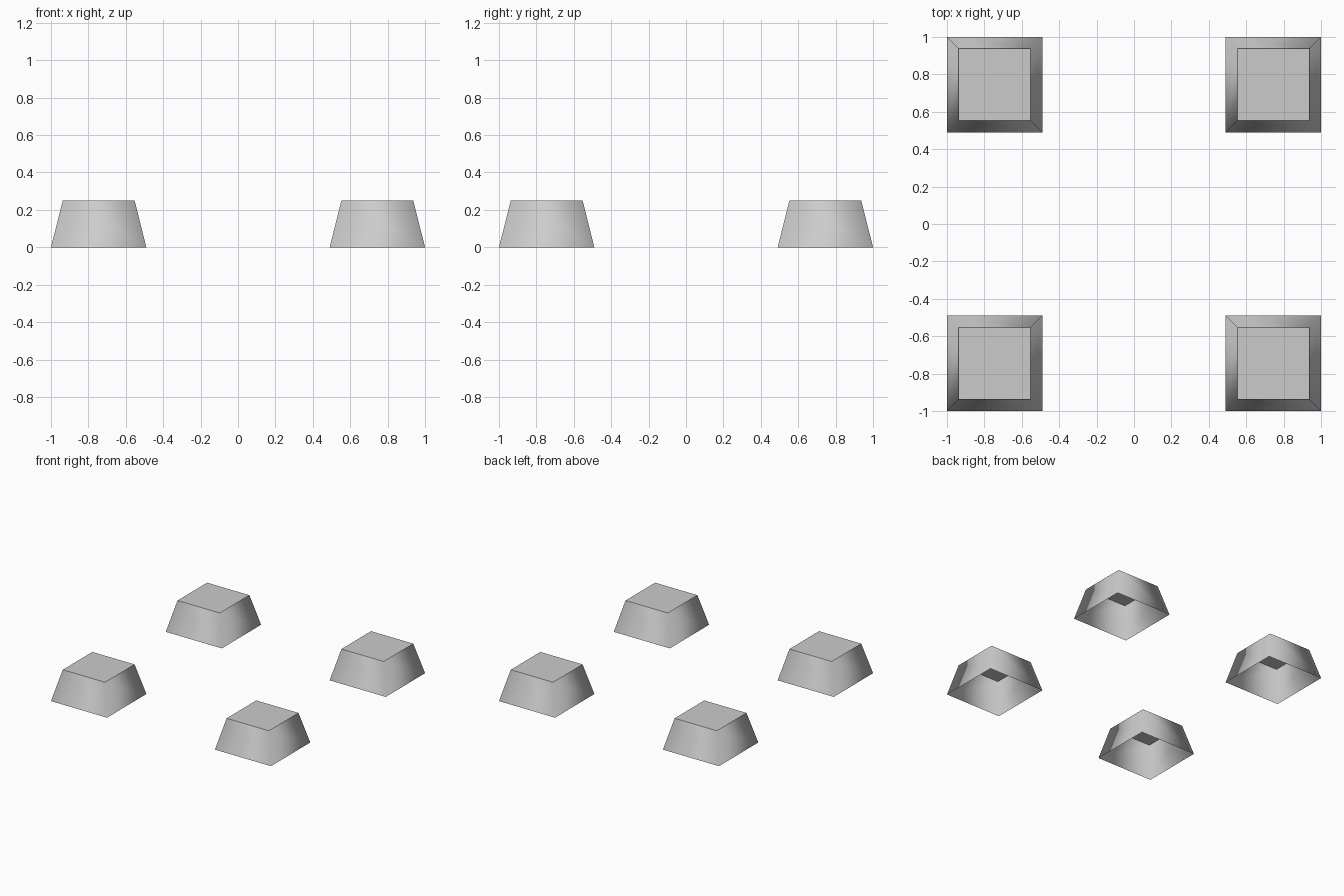
import bpy
import bmesh

default = bpy.data.objects.get("Cube")
if default:
    bpy.data.objects.remove(default, do_unlink=True)

BASE_HALF, TOP_HALF, HEIGHT, OFFSET = 0.255, 0.192, 0.25, 0.745

# One plain grey for every foot
grey = bpy.data.materials.new("light_grey")
grey.use_nodes = True
colour = (0.6, 0.6, 0.6, 1)
grey.diffuse_color = colour
grey.node_tree.nodes["Principled BSDF"].inputs["Base Color"].default_value = colour


def foot_mesh():
    """Tapered square shell, open underneath, with rounded-looking sides."""
    mesh = bpy.data.meshes.new("foot")
    bm = bmesh.new()
    bmesh.ops.create_cube(bm, size=2)
    for v in bm.verts:
        is_top = v.co.z > 0
        half = TOP_HALF if is_top else BASE_HALF
        v.co = (v.co.x * half, v.co.y * half, HEIGHT if is_top else 0)
    bm.normal_update()
    underside = [f for f in bm.faces if f.normal.z < -0.9]
    bmesh.ops.delete(bm, geom=underside, context="FACES_ONLY")
    for f in bm.faces:
        f.smooth = True
    # Flat top: only the top rim stays sharp
    for e in bm.edges:
        e.smooth = not all(v.co.z > HEIGHT / 2 for v in e.verts)
    bm.to_mesh(mesh)
    bm.free()
    mesh.materials.append(grey)
    return mesh


# Four feet, one at each corner
mesh = foot_mesh()
for depth, y in (("front", -OFFSET), ("back", OFFSET)):
    for side, x in (("left", OFFSET), ("right", -OFFSET)):
        foot = bpy.data.objects.new(f"{depth}_{side}_foot", mesh)
        foot.location = (x, y, 0)
        bpy.context.collection.objects.link(foot)
